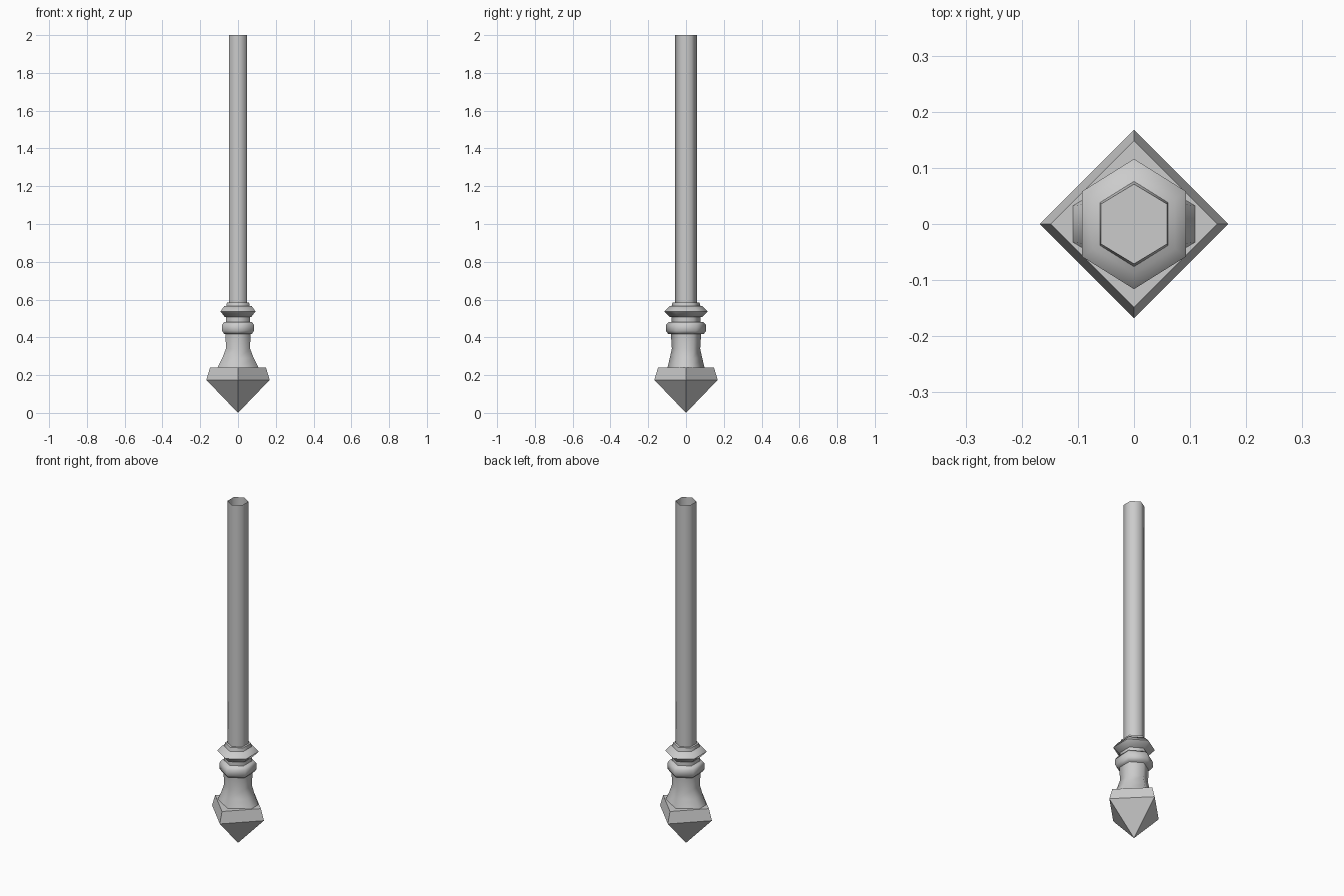
import bpy, bmesh
from math import sin, cos, pi, radians

cube = bpy.data.objects.get("Cube")
if cube:
    bpy.data.objects.remove(cube)

mat = bpy.data.materials.new("plain grey")
mat.use_nodes = True
GREY = (0.6, 0.6, 0.6, 1)
mat.diffuse_color = GREY
mat.node_tree.nodes["Principled BSDF"].inputs["Base Color"].default_value = GREY


def hexagon(z, rx, ry, flat=0.5):
    """Hexagon with points on y; rx reaches the flat sides, flat is their relative length."""
    corners = [(0, ry), (-rx, ry * flat), (-rx, -ry * flat),
               (0, -ry), (rx, -ry * flat), (rx, ry * flat)]
    return [(x, y, z) for x, y in corners]


def diamond(z, r):
    return [(r * cos(i * pi / 2), r * sin(i * pi / 2), z) for i in range(4)]


def loft(name, sections, cap_bottom=True, cap_top=True, smooth=True):
    """Skin a stack of matching cross-sections."""
    bm = bmesh.new()
    rings = [[bm.verts.new(p) for p in s] for s in sections]
    for a, b in zip(rings, rings[1:]):
        n = len(a)
        for i in range(n):
            j = (i + 1) % n
            bm.faces.new((a[i], a[j], b[j], b[i]))
    if cap_bottom:
        bm.faces.new(rings[0][::-1])
    if cap_top:
        bm.faces.new(rings[-1])
    # collapse zero-size rings to a point
    bmesh.ops.remove_doubles(bm, verts=bm.verts, dist=1e-5)
    me = bpy.data.meshes.new(name)
    bm.to_mesh(me)
    bm.free()
    me.materials.append(mat)
    ob = bpy.data.objects.new(name, me)
    bpy.context.collection.objects.link(ob)
    if smooth:
        bpy.ops.object.select_all(action='DESELECT')
        ob.select_set(True)
        bpy.context.view_layer.objects.active = ob
        bpy.ops.object.shade_smooth_by_angle(angle=radians(64))
    return ob


# Four-sided pointed foot with a chamfered shoulder
loft("pointed_foot", [diamond(0, 0), diamond(0.175, 0.168), diamond(0.24, 0.148)],
     cap_bottom=False, smooth=False)

# Flared neck above the foot
loft("flared_neck", [hexagon(0.24, 0.109, 0.098, 0.33), hexagon(0.29, 0.083, 0.086, 0.42),
                     hexagon(0.34, 0.064, 0.075), hexagon(0.42, 0.066, 0.08)])

# Rounded ring
loft("rounded_ring", [hexagon(0.418, 0.074, 0.094), hexagon(0.434, 0.084, 0.106),
                      hexagon(0.466, 0.084, 0.106), hexagon(0.482, 0.074, 0.09)])

# Narrow waist between ring and collar
loft("waist", [hexagon(0.48, 0.063, 0.077), hexagon(0.51, 0.063, 0.077)])

# Wide sharp-edged collar
loft("collar", [hexagon(0.508, 0.07, 0.086), hexagon(0.537, 0.093, 0.116),
                hexagon(0.565, 0.073, 0.088)])

# Small seat for the shaft
loft("shaft_seat", [hexagon(0.565, 0.061, 0.076), hexagon(0.585, 0.059, 0.071)])

# Long open tube
loft("shaft", [hexagon(0.585, 0.048, 0.057), hexagon(2.0, 0.048, 0.057)],
     cap_bottom=False, cap_top=False)
